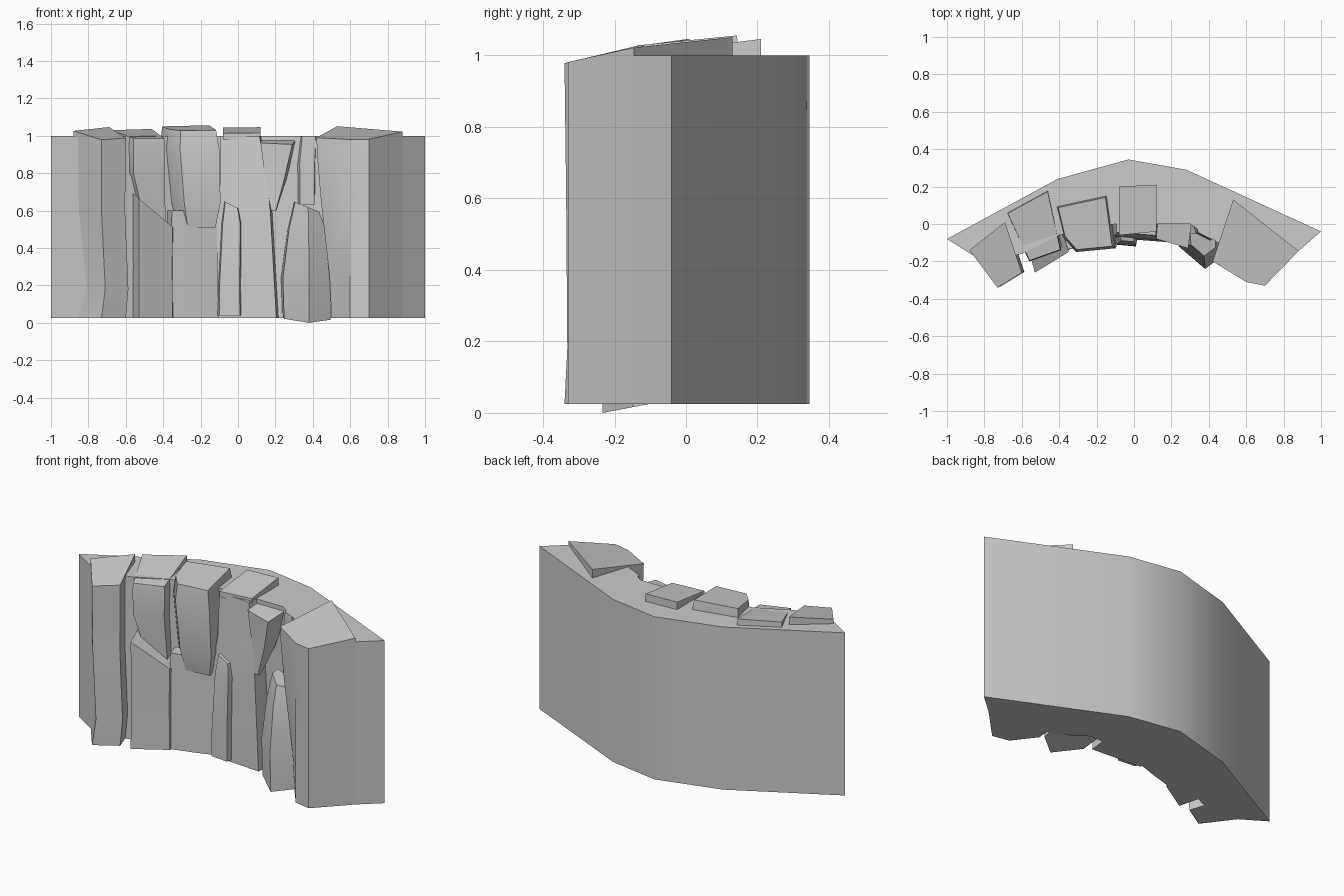
import bpy
import bmesh
from math import radians
from mathutils import Vector

default_cube = bpy.data.objects.get("Cube")
if default_cube:
    bpy.data.objects.remove(default_cube, do_unlink=True)

BASE = .025   # underside of the cliff
RIM = 1       # top of the backing wall

stone = bpy.data.materials.new("grey stone")
stone.use_nodes = True
stone.diffuse_color = (.6, .6, .6, 1)
shader = next(n for n in stone.node_tree.nodes if n.type == "BSDF_PRINCIPLED")
shader.inputs["Base Color"].default_value = stone.diffuse_color


def section(outline, height, scale=1, shift_x=0, shift_y=0, tilt=(0, 0)):
    """Scale a plan outline about its middle, shift it and tilt its plane."""
    points = [Vector(p) for p in outline]
    middle = sum(points, Vector((0, 0))) / len(points)
    shift = Vector((shift_x, shift_y))
    ring = []
    for point in points:
        offset = (point - middle) * scale
        flat = middle + offset + shift
        ring.append((flat.x, flat.y, height + offset.dot(Vector(tilt))))
    return ring


def blend(foot, outline, amount):
    """Ease from the foot outline to the upper outline."""
    ease = amount * amount * (3 - 2 * amount)
    return [Vector(a).lerp(Vector(b), ease) for a, b in zip(foot, outline)]


def rock(name, outline, *steps, foot=None, foot_tilt=(0, 0), top_tilt=(0, 0),
         smooth_angle=30):
    """Loft a closed stone; steps are (height, scale, shift_x, shift_y)."""
    bottom, top = steps[0][0], steps[-1][0]
    mesh = bpy.data.meshes.new(name)
    bm = bmesh.new()
    rings = []
    for step in steps:
        tilt = (0, 0)
        if step is steps[0]:
            tilt = foot_tilt
        elif step is steps[-1]:
            tilt = top_tilt
        amount = (step[0] - bottom) / (top - bottom)
        plan = blend(foot or outline, outline, amount)
        rings.append([bm.verts.new(co)
                      for co in section(plan, *step, tilt=tilt)])
    count = len(outline)
    for lower, upper in zip(rings, rings[1:]):
        for i in range(count):
            j = (i + 1) % count
            bm.faces.new((lower[i], lower[j], upper[j], upper[i]))
    bm.faces.new(list(reversed(rings[0])))
    bm.faces.new(rings[-1])
    bmesh.ops.recalc_face_normals(bm, faces=bm.faces[:])
    bm.to_mesh(mesh)
    bm.free()
    mesh.materials.append(stone)
    obj = bpy.data.objects.new(name, mesh)
    bpy.context.collection.objects.link(obj)
    bpy.ops.object.select_all(action="DESELECT")
    obj.select_set(True)
    bpy.context.view_layer.objects.active = obj
    bpy.ops.object.shade_smooth_by_angle(angle=radians(smooth_angle))


# Curved backing wall: front edge first, then the bowed back
wall = [(-1, -.08), (-.81, -.2), (-.6, -.16), (-.4, -.06), (-.1, 0),
        (.3, 0), (.45, -.1), (.88, -.145),
        (1, -.04), (.28, .29), (-.03, .345), (-.41, .24)]
rock("backing_wall", wall, (BASE,), (RIM,), smooth_angle=35)

# Outermost pillar on the right-hand end
rock("right_end_pillar",
     [(-.88, -.14), (-.73, -.34), (-.6, -.26), (-.69, .01)],
     (BASE,), (.18, .95, .02), (.6, .97), (1.01,),
     top_tilt=(-.05, .2))

# Upper block with a sloping underside, resting on a lower slab
rock("right_upper_block",
     [(-.68, .06), (-.56, -.2), (-.39, -.14), (-.46, .18)],
     (.62, .8, .03), (.8, .97), (.95,), (1.01, .97),
     foot_tilt=(-.8, 0), top_tilt=(-.05, .15))
rock("right_lower_slab",
     [(-.6, 0), (-.53, -.26), (-.35, -.15), (-.33, 0)],
     (BASE,), (.3, .98), (.6,),
     top_tilt=(-.85, 0))

# Rounded boulder with a recessed column beneath it
rock("rounded_boulder",
     [(-.42, .1), (-.38, -.07), (-.31, -.15), (-.1, -.13), (-.14, .16)],
     (.51, .7, .03), (.64, .92, .02), (.93,), (1.04, .9),
     top_tilt=(0, .1), smooth_angle=50)
rock("boulder_column",
     [(-.4, 0), (-.36, -.14), (-.22, -.1), (-.1, -.06), (-.1, 0)],
     (BASE,), (.6, .95))

# Central column with its tilted cap and the small slab at its foot
rock("central_column",
     [(-.1, .1), (-.1, -.06), (.16, -.08), (.18, .1)],
     (BASE, 1.2, .02), (.6, 1.1), (.75, .95), (RIM, .8, -.02))
rock("central_cap",
     [(-.08, .2), (-.08, -.06), (.12, -.04), (.12, .21)],
     (.98,), (1.03,),
     top_tilt=(0, .12))
rock("foot_slab",
     [(-.12, 0), (-.1, -.11), (.01, -.12), (.03, 0)],
     (.04,), (.2, .97), (.53, .85, .01), (.63, .6, .01),
     top_tilt=(-.5, 0))

# Hanging wedge and the narrow block beside it
rock("hanging_wedge",
     [(.12, .08), (.12, -.08), (.29, -.13), (.31, .03)],
     (.6, .15, -.02, -.06), (.77, .6, -.01, -.02), (.97,),
     top_tilt=(0, .15))
rock("narrow_block",
     [(.3, .05), (.33, -.05), (.41, -.09), (.43, .05)],
     (.63, .95), (.85,), (RIM, .9, .01))

# Pointed wedge on the ground, with its tip just below the wall
rock("ground_wedge",
     [(.23, 0), (.24, -.12), (.38, -.24), (.5, -.15), (.5, 0)],
     (BASE, .95), (.24,), (.5, .75), (.62, .5),
     foot_tilt=(0, .19), top_tilt=(-.4, 0))

# Large buttress on the left-hand end, flaring towards the top
buttress = [(.53, .13), (.42, -.2), (.6, -.31), (.7, -.33), (.88, -.145)]
rock("left_end_buttress", buttress,
     (BASE,), (.25,), (.65,), (.9,), (1.005,),
     foot=[buttress[0], (.5, -.18), *buttress[2:]],
     top_tilt=(.05, .17))
